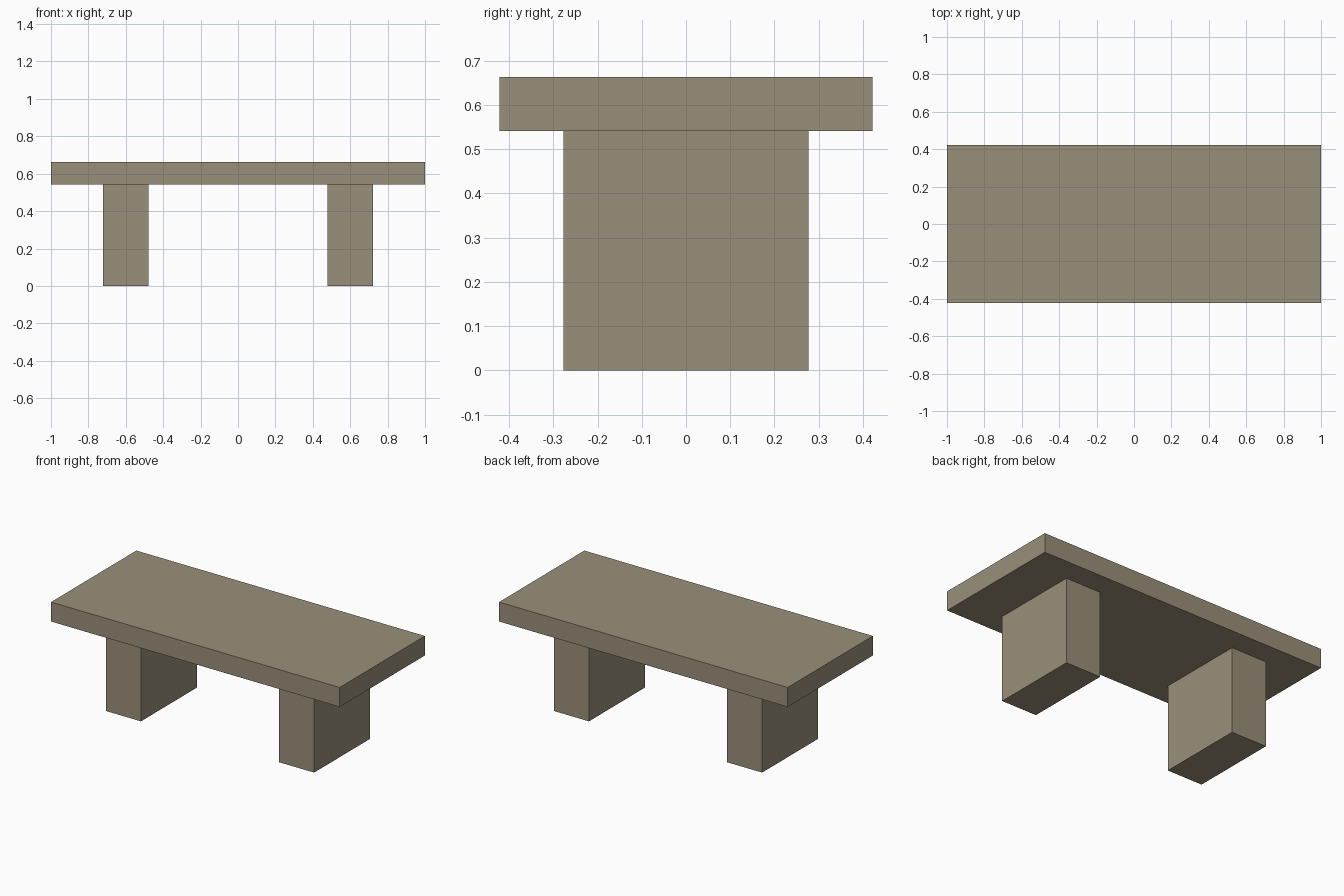
import bpy

if "Cube" in bpy.data.objects:
    bpy.data.objects.remove(bpy.data.objects["Cube"])

# Single stone colour
stone = bpy.data.materials.new("warm_grey_stone")
stone.diffuse_color = (0.323, 0.279, 0.196, 1.0)
stone.use_nodes = True
stone.node_tree.nodes["Principled BSDF"].inputs["Base Color"].default_value = stone.diffuse_color


def block(name, x, z0, z1, width, depth):
    """Axis-aligned block centred on y = 0, spanning z0 to z1."""
    bpy.ops.mesh.primitive_cube_add(size=1, location=(x, 0, (z0 + z1) / 2))
    obj = bpy.context.object
    obj.name = name
    obj.scale = (width, depth, z1 - z0)
    bpy.ops.object.transform_apply(location=False, rotation=False, scale=True)
    obj.data.materials.append(stone)
    return obj


# Seat slab
block("seat", 0, 0.541, 0.663, 2.0, 0.844)

# Two support blocks
for name, side in (("left_support", -1), ("right_support", 1)):
    block(name, side * 0.6, 0, 0.541, 0.244, 0.555)
